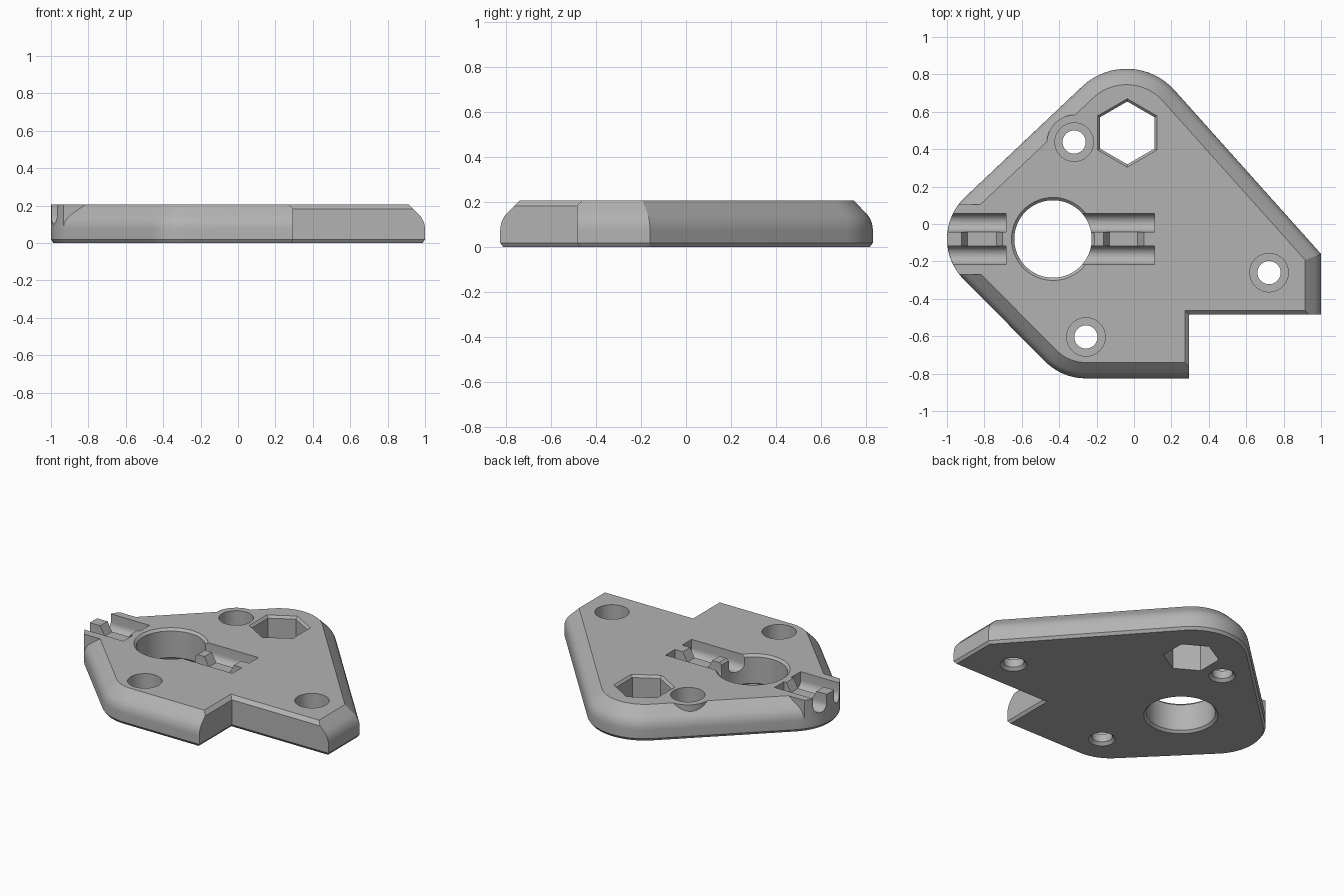
import bpy
import bmesh
from math import sin, cos, pi, radians
from mathutils import Vector

old = bpy.data.objects.get("Cube")
if old:
    bpy.data.objects.remove(old)

HEIGHT = 0.205
MID_Y = -0.08

grey = bpy.data.materials.new("light grey plastic")
grey.use_nodes = True
grey.diffuse_color = (0.45, 0.45, 0.45, 1)
grey.node_tree.nodes["Principled BSDF"].inputs["Base Color"].default_value = grey.diffuse_color


def loft(name, rings):
    """Closed solid through rings that have equal point counts."""
    bm = bmesh.new()
    rows = [[bm.verts.new(p) for p in ring] for ring in rings]
    n = len(rows[0])
    for low, high in zip(rows, rows[1:]):
        for i in range(n):
            j = (i + 1) % n
            bm.faces.new((low[i], low[j], high[j], high[i]))
    bm.faces.new(rows[0][::-1])
    bm.faces.new(rows[-1])
    bmesh.ops.recalc_face_normals(bm, faces=bm.faces)
    mesh = bpy.data.meshes.new(name)
    bm.to_mesh(mesh)
    bm.free()
    mesh.materials.append(grey)
    obj = bpy.data.objects.new(name, mesh)
    bpy.context.collection.objects.link(obj)
    return obj


def combine(target, tool, operation):
    """Bake a boolean into the target and drop the tool."""
    mod = target.modifiers.new("boolean", 'BOOLEAN')
    mod.operation, mod.object, mod.solver = operation, tool, 'EXACT'
    graph = bpy.context.evaluated_depsgraph_get()
    mesh = bpy.data.meshes.new_from_object(target.evaluated_get(graph))
    target.modifiers.clear()
    target.data = mesh
    bpy.data.objects.remove(tool)


def turned(name, x, y, profile, sides=48, turn=0):
    """Solid of revolution from (radius, z) pairs."""
    angles = [radians(turn) + 2 * pi * i / sides for i in range(sides)]
    return loft(name, [[(x + r * cos(a), y + r * sin(a), z) for a in angles]
                       for r, z in profile])


def along_x(name, x0, x1, section):
    return loft(name, [[(x, y, z) for y, z in section] for x in (x0, x1)])


# Plate outline: three rounded corners, a sharp right end and a square notch
ARCS = [(-0.04, 0.485, 0.345, 41.8, 133.4),
        (-0.693, MID_Y, 0.307, 133.4, 224.8),
        (-0.26, -0.525, 0.30, 224.8, 270)]


def outline(z, d, e):
    """Outline at height z, inset d on the outer sides and e in the notch."""
    pts = []
    for x, y, r, a0, a1 in ARCS:
        for i in range(17):
            a = radians(a0 + (a1 - a0) * i / 16)
            pts.append((x + (r - d) * cos(a), y + (r - d) * sin(a), z))
    nx, ny = cos(radians(41.8)), sin(radians(41.8))
    corner_y = -0.16 + (nx * d - d) / ny
    pts += [(0.295 - e, -0.825 + d, z), (0.295 - e, -0.485 + e, z),
            (1 - d, -0.485 + e, z), (1 - d, corner_y, z)]
    return pts


# Edge profile: small base chamfer, vertical wall, round, 45 degree top slope
edge = [(0, 0.013, 0.013), (0.018, 0, 0)]
for i in range(7):
    a = radians(45 * i / 6)
    edge.append((0.074 + 0.11 * sin(a), 0.11 * (1 - cos(a)), 0))
edge += [(0.182, 0.062, 0), (HEIGHT, 0.085, 0.023)]
plate = loft("mounting_plate", [outline(*e) for e in edge])

# Full-height lands beside the cable entry and around the upper screw
land = along_x("cable_land", -1.1, -0.6,
               [(-0.27, 0.04), (0.105, 0.04), (0.105, HEIGHT), (-0.27, HEIGHT)])
boss = turned("screw_boss", -0.32, 0.438, [(0.145, 0.04), (0.145, HEIGHT)])
for part in (land, boss):
    wall = loft("wall", [outline(z, 0.0004, 0) for z in (0.03, HEIGHT)])
    combine(part, wall, 'INTERSECT')
    combine(plate, part, 'UNION')

# Twin round-bottomed grooves with a saddle cut in the rib between them
for x0, x1, s0, s1 in ((-1.1, -0.685, -0.925, -0.70), (-0.4, 0.11, -0.165, 0.055)):
    for side in (-1, 1):
        y = MID_Y + side * 0.087
        section = [(y + 0.049 * cos(a), 0.15 + 0.049 * sin(a))
                   for a in [pi + pi * i / 16 for i in range(17)]]
        section += [(y + 0.049, 0.3), (y - 0.049, 0.3)]
        combine(plate, along_x("groove", x0, x1, section), 'DIFFERENCE')
    trapezoid = [(s0, 0.21), (s0 + 0.035, 0.145), (s1 - 0.035, 0.145), (s1, 0.21)]
    saddle = loft("saddle", [[(x, MID_Y + w, z) for x, z in trapezoid]
                             for w in (-0.05, 0.05)])
    combine(plate, saddle, 'DIFFERENCE')

# Large chamfered bore
combine(plate, turned("bore", -0.433, MID_Y, [
    (0.232, -0.01), (0.207, 0.015), (0.207, 0.19), (0.23, 0.213)], 80), 'DIFFERENCE')

# Hexagonal opening
combine(plate, turned("hex_opening", -0.036, 0.487, [
    (0.168, -0.05), (0.168, 0.19), (0.192, 0.214)], 6, 30), 'DIFFERENCE')

# Counterbored screw holes
for x, y in ((-0.32, 0.438), (-0.257, -0.604), (0.722, -0.26)):
    combine(plate, turned("screw_hole", x, y, [
        (0.09, -0.01), (0.062, 0.018), (0.062, 0.07), (0.103, 0.07), (0.103, 0.3)]),
        'DIFFERENCE')

bpy.context.view_layer.objects.active = plate
plate.select_set(True)
bpy.ops.object.shade_smooth_by_angle(angle=radians(25))
